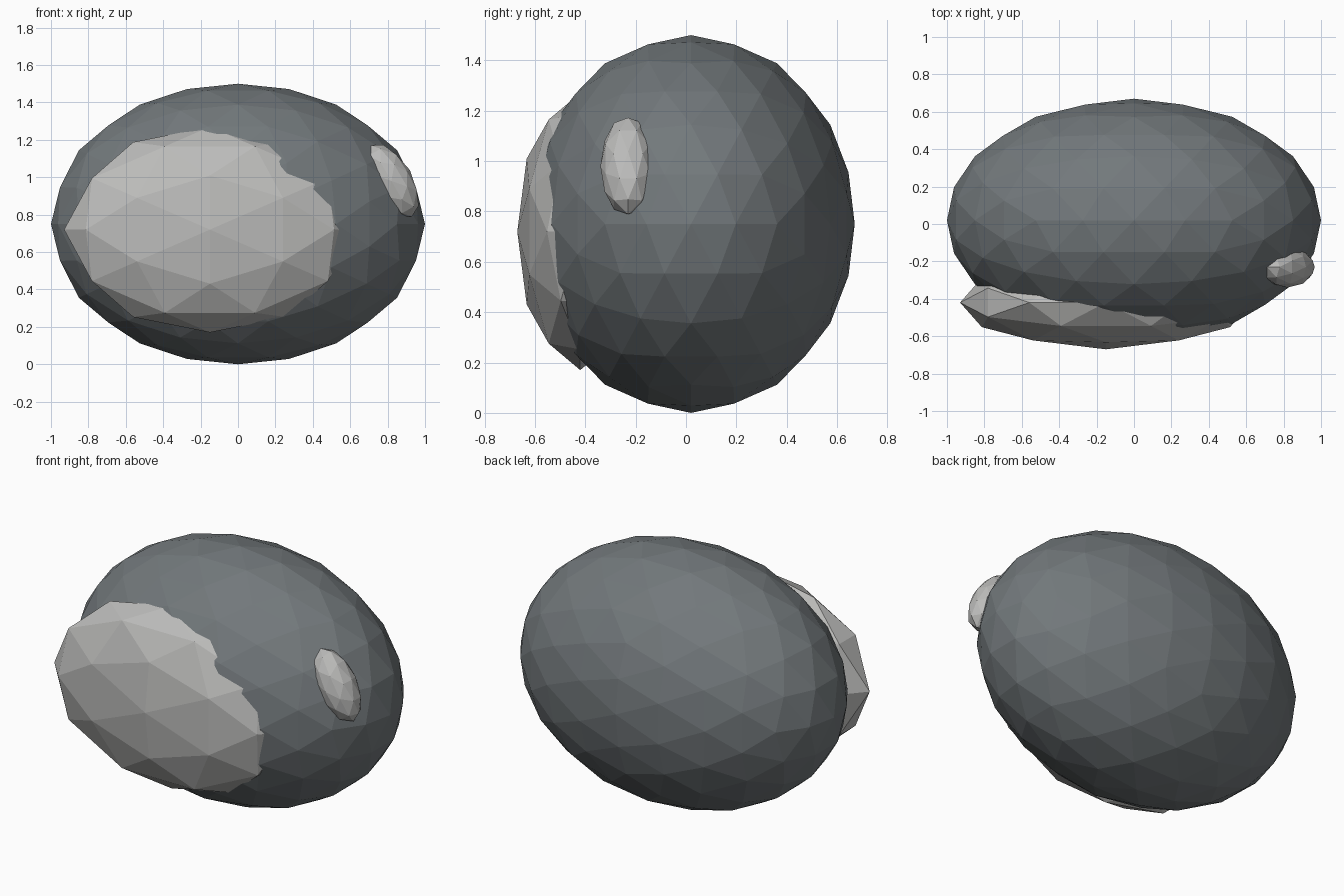
import bpy, bmesh, math
from mathutils import Matrix, Euler

if "Cube" in bpy.data.objects:
    bpy.data.objects.remove(bpy.data.objects["Cube"])

PHI = (1 + math.sqrt(5)) / 2


def material(name, rgb):
    m = bpy.data.materials.new(name)
    m.diffuse_color = (*rgb, 1)
    m.use_nodes = True
    m.node_tree.nodes["Principled BSDF"].inputs["Base Color"].default_value = m.diffuse_color
    return m


def pebble(name, centre, radii, levels, mat, tilt=0):
    """Faceted ellipsoid: icosahedron on three golden rectangles, split and rounded."""
    bm = bmesh.new()
    for a in (-1, 1):
        for b in (-PHI, PHI):
            for co in ((a, 0, b), (0, b, a), (b, a, 0)):
                bm.verts.new(co)
    bmesh.ops.convex_hull(bm, input=bm.verts[:])
    for level in range(levels + 1):
        if level:
            bmesh.ops.subdivide_edges(bm, edges=bm.edges[:], cuts=1, use_grid_fill=True)
        for v in bm.verts:
            v.co.normalize()
    # stretch, tilt about the y axis and move into place
    place = (Matrix.Translation(centre) @ Euler((0, math.radians(tilt), 0)).to_matrix().to_4x4()
             @ Matrix.Diagonal((*radii, 1)))
    bm.transform(place)
    bmesh.ops.triangulate(bm, faces=bm.faces[:])
    bmesh.ops.recalc_face_normals(bm, faces=bm.faces[:])
    mesh = bpy.data.meshes.new(name)
    bm.to_mesh(mesh)
    bm.free()
    mesh.materials.append(mat)
    obj = bpy.data.objects.new(name, mesh)
    bpy.context.collection.objects.link(obj)
    return obj


dark = material("dark_stone", (0.17, 0.19, 0.20))
light = material("light_stone", (0.50, 0.50, 0.49))

# main body, large pale patch on the front, small pale bump on the right
pebble("stone_body", (0, 0.02, 0.75), (1, 0.65, 0.75), 2, dark)
pebble("large_patch", (-0.15, -0.42, 0.72), (0.78, 0.25, 0.55), 1, light)
pebble("small_bump", (0.82, -0.23, 0.98), (0.115, 0.11, 0.22), 1, light, tilt=-30)
